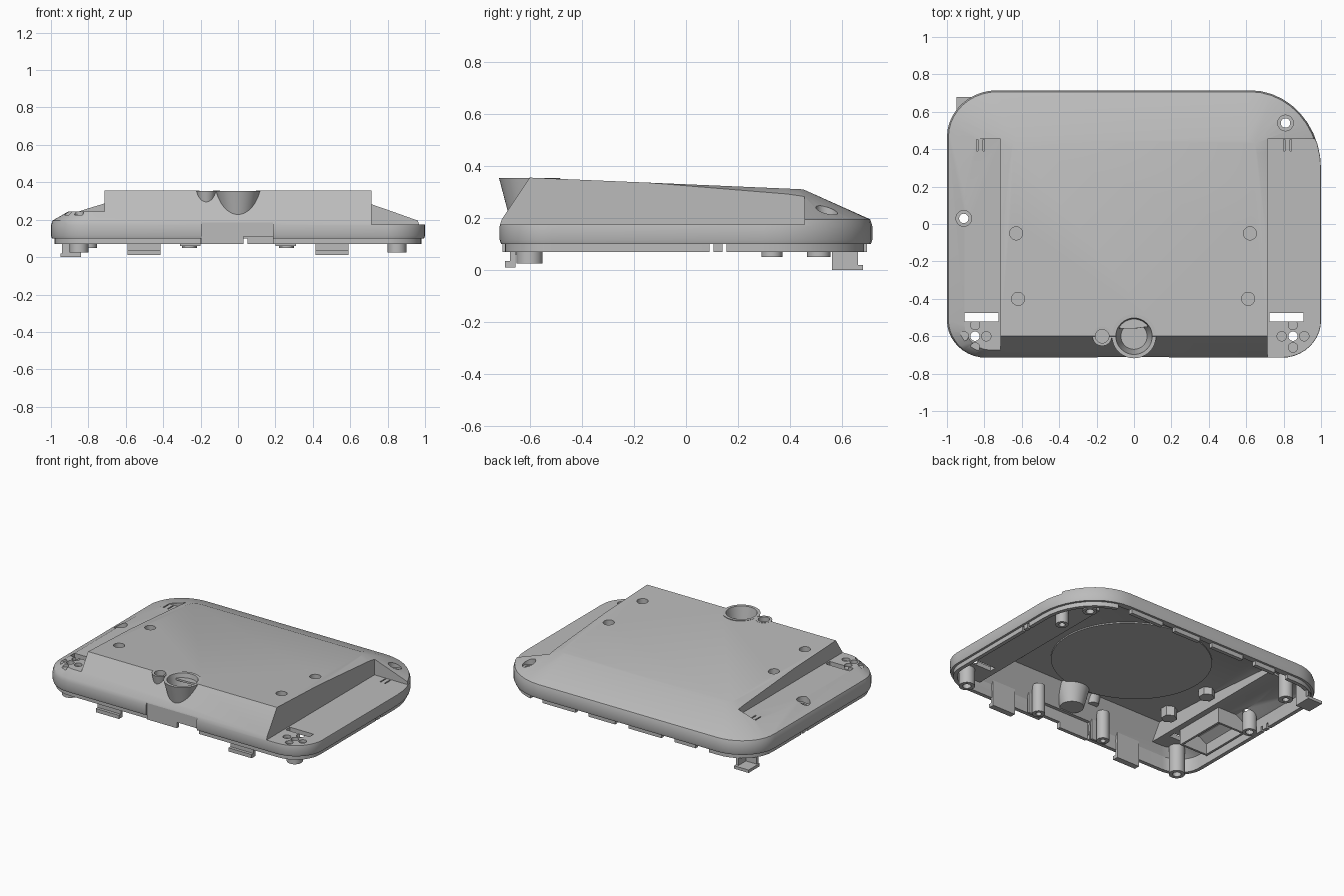
import bpy, bmesh, math
from mathutils import Matrix

if "Cube" in bpy.data.objects:
    bpy.data.objects.remove(bpy.data.objects["Cube"])

grey = bpy.data.materials.new("plain_grey")
grey.use_nodes = True
grey.diffuse_color = (0.5, 0.5, 0.5, 1)
grey.node_tree.nodes["Principled BSDF"].inputs["Base Color"].default_value = (0.5, 0.5, 0.5, 1)


def make(name, bm):
    bmesh.ops.recalc_face_normals(bm, faces=bm.faces)
    mesh = bpy.data.meshes.new(name)
    bm.to_mesh(mesh)
    bm.free()
    ob = bpy.data.objects.new(name, mesh)
    bpy.context.collection.objects.link(ob)
    mesh.materials.append(grey)
    return ob


def box(name, x0, x1, y0, y1, z0, z1):
    bm = bmesh.new()
    bmesh.ops.create_cube(bm, size=1)
    size = Matrix.Diagonal((abs(x1 - x0), abs(y1 - y0), z1 - z0, 1))
    place = Matrix.Translation(((x0 + x1) / 2, (y0 + y1) / 2, (z0 + z1) / 2))
    bm.transform(place @ size)
    return make(name, bm)


def cyl(name, x, y, z0, z1, r, r_top=None, sides=32):
    bm = bmesh.new()
    bmesh.ops.create_cone(bm, cap_ends=True, segments=sides, radius1=r,
                          radius2=r_top or r, depth=z1 - z0)
    bm.transform(Matrix.Translation((x, y, (z0 + z1) / 2)))
    return make(name, bm)


def combine(ob, other, mode="DIFFERENCE"):
    mod = ob.modifiers.new("join", "BOOLEAN")
    mod.operation, mod.solver, mod.object = mode, "EXACT", other
    bpy.context.view_layer.objects.active = ob
    bpy.ops.object.modifier_apply(modifier=mod.name)
    bpy.data.objects.remove(other)


def tube(name, x, y, z0, z1, r, inner, sides=32):
    ob = cyl(name, x, y, z0, z1, r, sides=sides)
    combine(ob, cyl("bore", x, y, z0 - 0.1, z1 + 0.1, inner))
    return ob


def outline(inset, z):
    # Rounded plan shape; the back corner on +x is much larger
    corners = [(1, 1, 0.38, 0.42), (-1, 1, 0.27, 0.25), (-1, -1, 0.21, 0.2), (1, -1, 0.21, 0.2)]
    pts = []
    for i, (sx, sy, rx, ry) in enumerate(corners):
        for k in range(11):
            a = math.radians(90 * i + 9 * k)
            pts.append((sx * (1 - rx) + (rx - inset) * math.cos(a),
                        sy * (0.715 - ry) + (ry - inset) * math.sin(a), z))
    return pts


def hull(name, pts):
    bm = bmesh.new()
    for p in pts:
        bm.verts.new(p)
    res = bmesh.ops.convex_hull(bm, input=bm.verts)
    spare = [g for g in res["geom_interior"] if isinstance(g, bmesh.types.BMVert)]
    bmesh.ops.delete(bm, geom=spare, context="VERTS")
    bmesh.ops.dissolve_limit(bm, angle_limit=0.005, verts=bm.verts, edges=bm.edges)
    return make(name, bm)


def plateau(inset, drop):
    edge = [(0.715, -0.6, 0.355), (0.715, -0.15, 0.336), (0.66, 0.38, 0.313),
            (0.645, 0.43, 0.311), (0.6, 0.45, 0.31)]
    return [(s * (x - inset), y + (inset if y < -0.5 else -inset), z - drop)
            for x, y, z in edge for s in (-1, 1)]


# Main cover: hipped dome with side ledges cut down, hollow below
cover = hull("cover_shell", outline(0.005, 0.1) + outline(0, 0.115) + outline(0, 0.17)
             + outline(0.008, 0.195) + plateau(0, 0))
cavity = hull("cavity", outline(0.04, 0) + outline(0.045, 0.165) + plateau(0.03, 0.03))
LEDGES = ((-1, 0.245), (1, 0.175))
for s, z in LEDGES:
    combine(cover, box("ledge_cut", s * 0.715, s * 1.2, -1, 0.455, z, 1))
    combine(cavity, box("ledge_floor", s * 0.685, s * 1.2, -1, 0.485, z - 0.03, 1))
combine(cover, cavity)

# Cup and small socket on the front slope
combine(cover, cyl("cup", 0, -0.6, 0.19, 0.3545, 0.075, 0.118, 48), "UNION")
combine(cover, cyl("socket", -0.17, -0.6, 0.27, 0.3545, 0.035, 0.052), "UNION")
combine(cover, cyl("cup_hole", 0, -0.6, 0.21, 0.5, 0.07, 0.125, 48))
combine(cover, cyl("socket_hole", -0.17, -0.6, 0.295, 0.5, 0.036))

# Screw wells in the top panel
for x, y in ((-0.63, -0.05), (0.62, -0.05), (-0.62, -0.4), (0.61, -0.4)):
    combine(cover, cyl("well", x, y, 0.25, 0.32, 0.05, sides=6), "UNION")
    combine(cover, cyl("well_hole", x, y, 0.27, 0.5, 0.035))

# Clover shaped screw points and slots on the ledges
for s, z in LEDGES:
    x = s * 0.85
    combine(cover, cyl("clover_centre", x, -0.6, 0, 0.5, 0.025))
    for dx, dy in ((0.06, 0), (-0.06, 0), (0, 0.06), (0, -0.06)):
        combine(cover, cyl("clover_petal", x + dx, -0.6 + dy, z - 0.02, 0.5, 0.025))
    combine(cover, box("ledge_slot", s * 0.725, s * 0.905, -0.52, -0.475, 0.12, 0.5))
    for dx in (0.8, 0.835):
        combine(cover, box("slit", s * dx, s * (dx + 0.008), 0.39, 0.452, z - 0.015, 0.5))

# Through holes with countersinks
for x, y, z in ((0.81, 0.54, 0.2), (-0.91, 0.03, 0.2)):
    combine(cover, cyl("countersink", x, y, z, 0.5, 0.042))
    combine(cover, cyl("through_hole", x, y, 0, 0.5, 0.025))
    tube("edge_post", x, y, 0.07, z, 0.045, 0.025)

# Opening in the middle of the front wall, closed by a recessed stepped plate
combine(cover, box("front_opening", -0.195, 0.187, -0.8, -0.65, 0, 0.185))
box("front_plate_deep", -0.195, 0.03, -0.705, -0.68, 0.07, 0.19)
box("front_plate_short", 0.03, 0.187, -0.705, -0.68, 0.11, 0.19)

# Stepped lip below the rim, with gaps
lip = hull("lower_lip", outline(0.02, 0.07) + outline(0.02, 0.12))
combine(lip, hull("lip_inside", outline(0.046, 0) + outline(0.046, 0.3)))
combine(lip, box("front_gap", -0.2, 0.19, -0.8, -0.6, 0, 0.3))
for x in (-0.66, -0.4, -0.05, 0.25, 0.6):
    combine(lip, box("back_gap", x, x + 0.1, 0.6, 0.8, 0, 0.1))
for s in (-1, 1):
    for y in (0.09, 0.14):
        combine(lip, box("side_gap", s * 0.9, s * 1.1, y, y + 0.015, 0, 0.1))

# Front snap hooks
for s in (-1, 1):
    box("front_hook_plate", s * 0.415, s * 0.59, -0.675, -0.655, 0.01, 0.2)
    box("front_hook_toe", s * 0.415, s * 0.59, -0.695, -0.655, 0.01, 0.035)

# Back corner hook
box("corner_hook", -0.94, -0.84, 0.56, 0.58, 0, 0.18)
box("corner_hook_side", -0.86, -0.84, 0.56, 0.66, 0, 0.18)
box("corner_hook_toe", -0.95, -0.84, 0.56, 0.68, 0, 0.02)

# Screw posts under the cover
for s, z in LEDGES:
    tube("clover_post", s * 0.85, -0.6, 0.025, z - 0.025, 0.05, 0.026)
    tube("front_post", s * 0.26, -0.61, 0.05, 0.25, 0.04, 0.018)
    box("front_post_rib", s * 0.2, s * 0.31, -0.66, -0.645, 0.06, 0.2)
tube("back_post", -0.8, 0.51, 0.05, 0.23, 0.045, 0.02)
tube("back_post", 0.86, 0.33, 0.05, 0.16, 0.04, 0.02)

# Tray frame under the -x ledge
for x in (-0.94, -0.74):
    box("tray_side", x, x + 0.015, -0.42, -0.05, 0.11, 0.222)
for y in (-0.42, -0.065):
    box("tray_end", -0.94, -0.725, y, y + 0.015, 0.11, 0.222)

# Round pad on the sloping ceiling
pad = cyl("ceiling_pad", 0, 0, -0.006, 0.006, 0.5, sides=64)
pad.rotation_euler.x = math.atan2(-0.045, 1.05)
pad.location = (-0.03, -0.06, 0.299)

# Crisp edges with smooth rounds
for ob in bpy.context.view_layer.objects:
    ob.select_set(ob.type == "MESH")
bpy.context.view_layer.objects.active = cover
bpy.ops.object.shade_smooth_by_angle(angle=math.radians(30))
